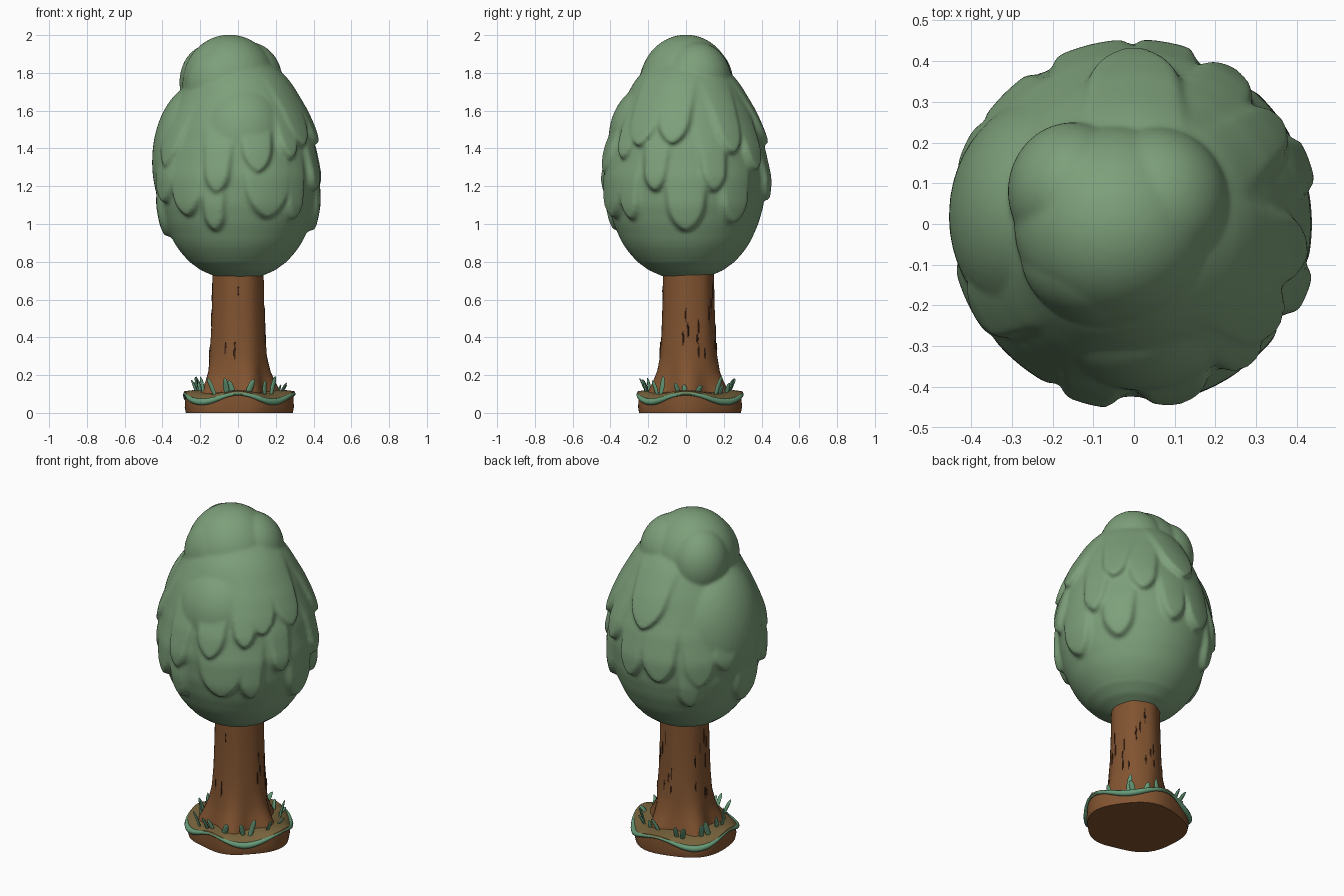
import bpy, bmesh, math, random
from mathutils import Vector, Matrix

if "Cube" in bpy.data.objects:
    bpy.data.objects.remove(bpy.data.objects["Cube"])

random.seed(4)


def material(name, rgb):
    m = bpy.data.materials.new(name)
    m.diffuse_color = (*rgb, 1)
    m.use_nodes = True
    m.node_tree.nodes["Principled BSDF"].inputs["Base Color"].default_value = m.diffuse_color
    return m


LEAF = material("leaf_green", (0.205, 0.350, 0.195))
BARK = material("bark_brown", (0.222, 0.088, 0.030))
CRACK = material("dark_bark", (0.060, 0.024, 0.011))
MOSS = material("olive_ground", (0.185, 0.125, 0.045))
GRASS = material("grass_green", (0.135, 0.330, 0.190))


def finish(name, bm, mats, smooth=40):
    bmesh.ops.recalc_face_normals(bm, faces=bm.faces)
    me = bpy.data.meshes.new(name)
    bm.to_mesh(me)
    bm.free()
    for m in mats:
        me.materials.append(m)
    ob = bpy.data.objects.new(name, me)
    bpy.context.collection.objects.link(ob)
    bpy.ops.object.select_all(action='DESELECT')
    ob.select_set(True)
    bpy.context.view_layer.objects.active = ob
    bpy.ops.object.shade_smooth_by_angle(angle=math.radians(smooth))
    return ob


def loft(bm, rings, caps=True, closed=False, mats=None):
    """Bridge equal-length rings of points into a skin."""
    vs = [[bm.verts.new(p) for p in r] for r in rings]
    n = len(vs[0])
    pairs = list(zip(vs, vs[1:])) + ([(vs[-1], vs[0])] if closed else [])
    for k, (a, b) in enumerate(pairs):
        for i in range(n):
            j = (i + 1) % n
            f = bm.faces.new((a[i], a[j], b[j], b[i]))
            f.material_index = mats[k] if mats else 0
    if caps:
        bm.faces.new(vs[0][::-1])
        f = bm.faces.new(vs[-1])
        f.material_index = mats[-1] if mats else 0


def ring(n, fn):
    """fn(angle) -> (radius, z)"""
    out = []
    for i in range(n):
        a = math.tau * i / n
        r, z = fn(a)
        out.append((r * math.cos(a), r * math.sin(a), z))
    return out


def interp(table, z):
    if z <= table[0][0]:
        return table[0][1]
    for (z0, r0), (z1, r1) in zip(table, table[1:]):
        if z <= z1:
            return r0 + (r1 - r0) * (z - z0) / (z1 - z0)
    return table[-1][1]


def step(t):
    t = min(1, max(0, t))
    return t * t * (3 - 2 * t)


# ---- canopy: rounded body whose surface is raised into hanging leaf clumps
BODY = [(0.71, 0.05), (0.72, 0.12), (0.755, 0.2), (0.8, 0.262), (0.85, 0.307), (0.9, 0.342),
        (1.0, 0.387), (1.1, 0.415), (1.25, 0.43), (1.4, 0.414), (1.5, 0.387), (1.6, 0.353),
        (1.7, 0.307), (1.75, 0.28), (1.8, 0.24), (1.88, 0.15)]
# clumps: azimuth in degrees, height of the lower tip, half width
CLUMPS = [(-105, 1.16, 0.075), (-76, 1.27, 0.085), (-36, 1.41, 0.09),
          (-108, 0.96, 0.065), (-50, 1.34, 0.07), (-130, 1.04, 0.10),
          (-150, 1.30, 0.09), (-68, 1.03, 0.12), (-22, 1.17, 0.07),
          (20, 1.17, 0.075), (0, 0.96, 0.10), (35, 1.37, 0.08),
          (38, 1.00, 0.09), (57, 1.28, 0.08), (80, 1.12, 0.08),
          (104, 1.12, 0.10), (135, 1.10, 0.09), (128, 0.96, 0.07),
          (172, 1.30, 0.11), (180, 0.93, 0.10), (205, 1.11, 0.10),
          (155, 1.18, 0.08), (-45, 1.02, 0.07), (-10, 1.42, 0.09), (90, 1.42, 0.11)]


def leaf_r(a, z):
    base = sum(interp(BODY, z + d) for d in (-0.02, 0, 0.02)) / 3 if z > 0.8 else interp(BODY, z)
    bump = 0
    for az, tip, w in CLUMPS:
        dz = z - tip
        if not 0 < dz < 0.42:
            continue
        d = (a - math.radians(az) + math.pi) % math.tau - math.pi
        s = abs(d) * base
        q = 1 - min(dz / (1.4 * w), 1)
        half = w * math.sqrt(1 - q * q) * (1 + 1.1 * dz)
        bump = max(bump, step((half - s) / 0.035) * (1 - step(dz / 0.42)))
    return base + 0.036 * bump - 0.004


bm = bmesh.new()
zs = [0.71, 0.72, 0.735, 0.755, 0.775, 0.8] + [0.8 + 0.01 * i for i in range(1, 109)]
loft(bm, [ring(220, lambda a, z=z: (leaf_r(a, z), z)) for z in zs])
# crown and shoulder lobes
for c, s in [((-0.045, 0, 1.74), (0.25, 0.245, 0.262)),
             ((0.05, 0.05, 1.76), (0.185, 0.19, 0.205)),
             ((-0.15, 0.08, 1.75), (0.16, 0.17, 0.20)),
             ((-0.07, -0.07, 1.73), (0.21, 0.18, 0.225)),
             ((-0.19, 0.02, 1.33), (0.265, 0.30, 0.42)),
             ((0.02, -0.14, 1.45), (0.27, 0.27, 0.31))]:
    m = Matrix.Translation(c) @ Matrix.Diagonal((*s, 1))
    bmesh.ops.create_uvsphere(bm, u_segments=48, v_segments=32, radius=1, matrix=m)
canopy = finish("canopy", bm, [LEAF], 180)
rm = canopy.modifiers.new("fuse", 'REMESH')
rm.mode = 'VOXEL'
rm.voxel_size = 0.01
rm.use_smooth_shade = True
sm = canopy.modifiers.new("soften", 'SMOOTH')
sm.factor = 0.5
sm.iterations = 5

# ---- trunk with five flared roots
TRUNK = [(0.05, 0.215), (0.09, 0.207), (0.13, 0.193), (0.17, 0.178), (0.22, 0.163), (0.3, 0.152),
         (0.42, 0.143), (0.6, 0.137), (0.8, 0.134)]


def trunk_r(a, z):
    k = 0.16 * max(0, 1 - (z - 0.05) / 0.25)
    return interp(TRUNK, z) * (1 + k * math.cos(5 * a) + 0.012 * math.cos(7 * a + 1))


bm = bmesh.new()
loft(bm, [ring(60, lambda a, z=z: (trunk_r(a, z), z)) for z, _ in TRUNK])
trunk = finish("trunk", bm, [BARK], 60)
trunk.location.y = 0.012

# ---- thin dark cracks in the bark, mostly on the sides and back
bm = bmesh.new()
for i in range(26):
    a = math.radians(random.uniform(-15, 200) if i < 22 else random.uniform(-120, -40))
    z = random.uniform(0.27, 0.66)
    r = trunk_r(a, z) - 0.001
    m = (Matrix.Translation((r * math.cos(a), r * math.sin(a) + 0.012, z))
         @ Matrix.Rotation(a, 4, 'Z')
         @ Matrix.Diagonal((0.004, random.uniform(0.004, 0.006), random.uniform(0.03, 0.06), 1)))
    bmesh.ops.create_uvsphere(bm, u_segments=8, v_segments=6, radius=1, matrix=m)
finish("bark_cracks", bm, [CRACK])


# ---- ground mound: earth sides and olive top
def base_r(a):
    return 0.283 + 0.022 * math.sin(a) + 0.008 * math.cos(5 * a) + 0.008 * math.cos(2 * a)


def rim_z(a):
    return 0.078 + 0.022 * math.cos(4 * a)


bm = bmesh.new()
loft(bm, [ring(72, lambda a: (base_r(a) * 0.97, 0)),
          ring(72, lambda a: (base_r(a) * 0.99, 0.03)),
          ring(72, lambda a: (base_r(a) * 0.98, rim_z(a) - 0.008)),
          ring(72, lambda a: (base_r(a) * 1.02, rim_z(a))),
          ring(72, lambda a: (base_r(a) * 1.0, rim_z(a) + 0.015)),
          ring(72, lambda a: (base_r(a) * 0.86, 0.5 * rim_z(a) + 0.07)),
          ring(72, lambda a: (0.12, 0.118))], mats=[0, 0, 1, 1, 1, 1])
finish("ground_mound", bm, [BARK, MOSS], 50)

# ---- wavy grass lip, broader where the edge dips
bm = bmesh.new()
rings = []
for k in range(10):
    t = math.tau * k / 10
    rings.append(ring(72, lambda a, t=t: (
        base_r(a) * 1.01 - 0.004 + (0.012 - 0.006 * math.cos(4 * a)) * math.cos(t),
        rim_z(a) + 0.002 + (0.013 - 0.005 * math.cos(4 * a)) * math.sin(t))))
loft(bm, rings, caps=False, closed=True)
finish("grass_lip", bm, [GRASS], 80)

# ---- broad grass blades leaning outward
bm = bmesh.new()
for i in range(20):
    a = math.tau * (i + random.uniform(-0.4, 0.4)) / 20
    r = random.uniform(0.215, 0.245)
    h = random.uniform(0.05, 0.10)
    m = (Matrix.Translation((r * math.cos(a), r * math.sin(a) + 0.012, 0.098))
         @ Matrix.Rotation(a, 4, 'Z') @ Matrix.Rotation(random.uniform(-0.1, 0.45), 4, 'Y')
         @ Matrix.Rotation(random.uniform(-0.35, 0.35), 4, 'X'))
    w = random.uniform(0.013, 0.018)
    prof = [(0, 0.75), (0.4, 1.0), (0.75, 0.85), (0.93, 0.5), (1.0, 0.15)]
    loft(bm, [[m @ Vector((0.5 * w * s * math.cos(q * math.tau / 8) + 0.012 * t * t,
                           w * s * math.sin(q * math.tau / 8), h * t)) for q in range(8)]
              for t, s in prof])
finish("grass_blades", bm, [GRASS], 60)
